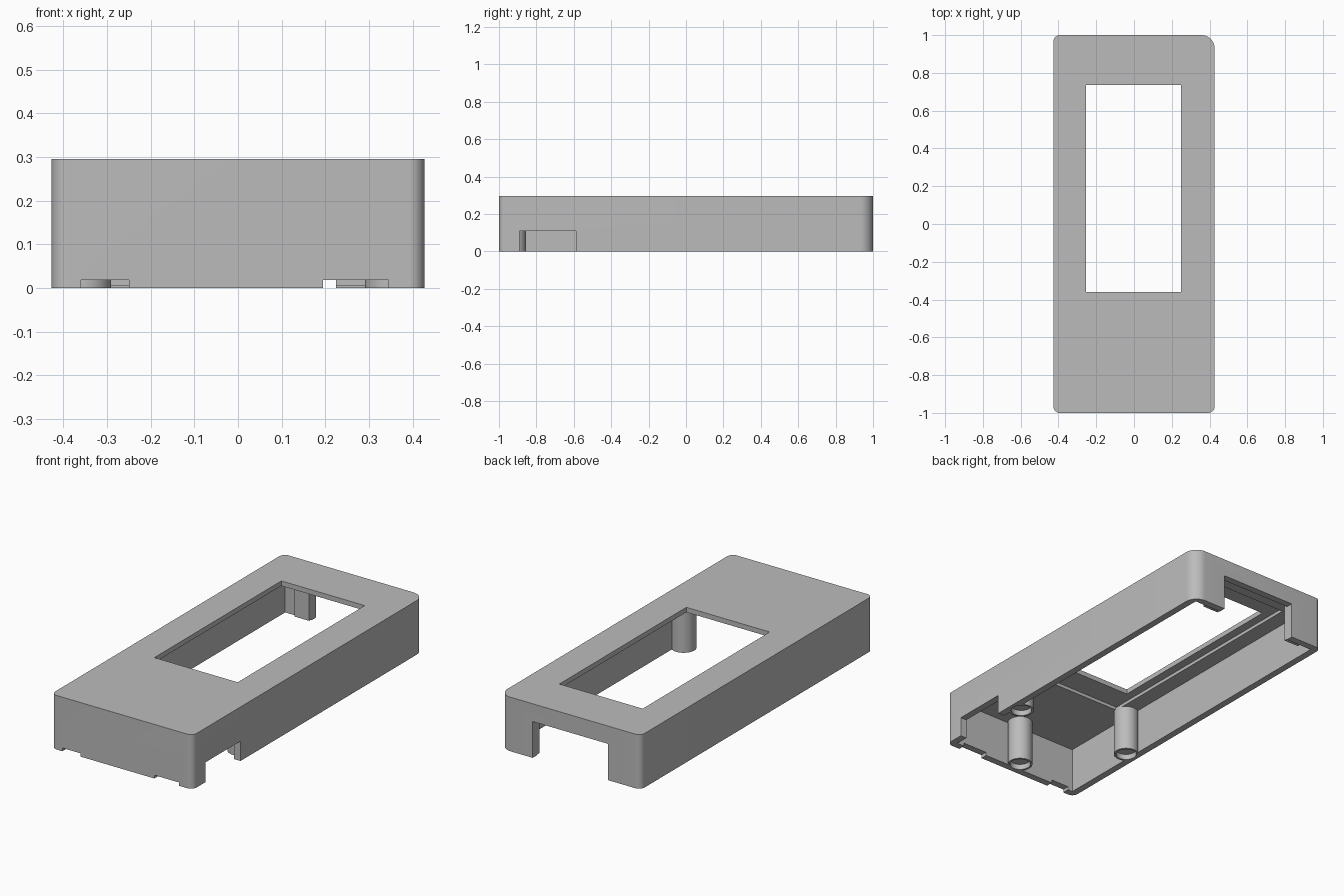
import bpy, bmesh, math
from mathutils import Vector

cube = bpy.data.objects.get("Cube")
if cube:
    bpy.data.objects.remove(cube, do_unlink=True)

HX, HY, H = 0.427, 1.0, 0.295      # half width, half length, height
WALL, CEILING = 0.038, 0.25        # wall thickness, underside of the roof
POSTS = {"left_post": (0.355, -0.487), "right_post": (-0.355, -0.487), "front_post": (0.0, -0.92)}
POST_R, RECESS_R, RECESS_D = 0.064, 0.053, 0.03

mat = bpy.data.materials.new("light_grey_plastic")
mat.use_nodes = True
mat.diffuse_color = (0.5, 0.5, 0.5, 1)
mat.node_tree.nodes["Principled BSDF"].inputs["Base Color"].default_value = (0.5, 0.5, 0.5, 1)


def prism(name, outline, z0, z1):
    """Extrude a flat counter-clockwise outline between two heights."""
    bm = bmesh.new()
    face = bm.faces.new([bm.verts.new((x, y, z0)) for x, y in outline])
    top = bmesh.ops.extrude_face_region(bm, geom=[face])["geom"]
    bmesh.ops.translate(bm, vec=(0, 0, z1 - z0),
                        verts=[v for v in top if isinstance(v, bmesh.types.BMVert)])
    bmesh.ops.recalc_face_normals(bm, faces=bm.faces)
    mesh = bpy.data.meshes.new(name)
    bm.to_mesh(mesh)
    bm.free()
    obj = bpy.data.objects.new(name, mesh)
    mesh.materials.append(mat)
    bpy.context.collection.objects.link(obj)
    return obj


def rounded(hx, hy, radii, steps=10):
    """Rectangle outline with one radius per corner, from back left round to front left."""
    pts = []
    for i, ((sx, sy), r) in enumerate(zip(((1, 1), (-1, 1), (-1, -1), (1, -1)), radii)):
        for k in range(steps + 1):
            a = math.pi / 2 * (i + k / steps)
            pts.append((sx * (hx - r) + r * math.cos(a), sy * (hy - r) + r * math.sin(a)))
    return pts


def box(name, x0, x1, y0, y1, z0, z1):
    return prism(name, [(x0, y0), (x1, y0), (x1, y1), (x0, y1)], z0, z1)


def circle(cx, cy, r, n=40):
    return [(cx + r * math.cos(math.tau * k / n), cy + r * math.sin(math.tau * k / n)) for k in range(n)]


def cut(target, cutter):
    """Subtract the cutter, then discard it."""
    cutter.hide_render = True
    mod = target.modifiers.new("cut", "BOOLEAN")
    mod.operation, mod.solver, mod.object = "DIFFERENCE", "EXACT", cutter
    bpy.context.view_layer.objects.active = target
    bpy.ops.object.modifier_apply(modifier=mod.name)
    bpy.data.objects.remove(cutter, do_unlink=True)


def smooth(obj):
    bpy.ops.object.select_all(action="DESELECT")
    obj.select_set(True)
    bpy.context.view_layer.objects.active = obj
    bpy.ops.object.shade_smooth_by_angle(angle=math.radians(30))


# Hollow shell, open underneath
shell = prism("case_shell", rounded(HX, HY, (0.07, 0.035, 0.035, 0.035)), 0, H)
cut(shell, box("cavity", -HX + WALL, HX - WALL, -HY + WALL, HY - WALL, -0.1, CEILING))

# Display window with a shallow seat on the underside
cut(shell, box("window_seat", -0.30, 0.30, -0.50, 0.84, 0.2, 0.268))
cut(shell, box("window", -0.253, 0.25, -0.36, 0.735, 0.2, 0.4))

# Openings in the back, side and front walls
cut(shell, box("back_opening", -0.23, 0.225, 0.9, 1.1, -0.1, 0.198))
cut(shell, box("side_opening", 0.36, 0.5, -0.89, -0.588, -0.1, 0.108))
for x0, x1 in ((-0.36, -0.25), (0.195, 0.345)):
    cut(shell, box("front_notch", x0, x1, -1.1, -0.95, -0.1, 0.018))

# Screw posts with a recessed lower end
for name, (x, y) in POSTS.items():
    post = prism(name, circle(x, y, POST_R), 0, CEILING + 0.01)
    for part in (post, shell):
        cut(part, prism("recess", circle(x, y, RECESS_R), -0.1, RECESS_D))
    smooth(post)
smooth(shell)

# Thickening pads beside the back opening
for name, x0, x1 in (("back_pad_right", -0.32, -0.23), ("back_pad_left", 0.225, 0.32)):
    box(name, x0, x1, HY - WALL - 0.02, HY - WALL + 0.005, 0.004, CEILING + 0.005)
